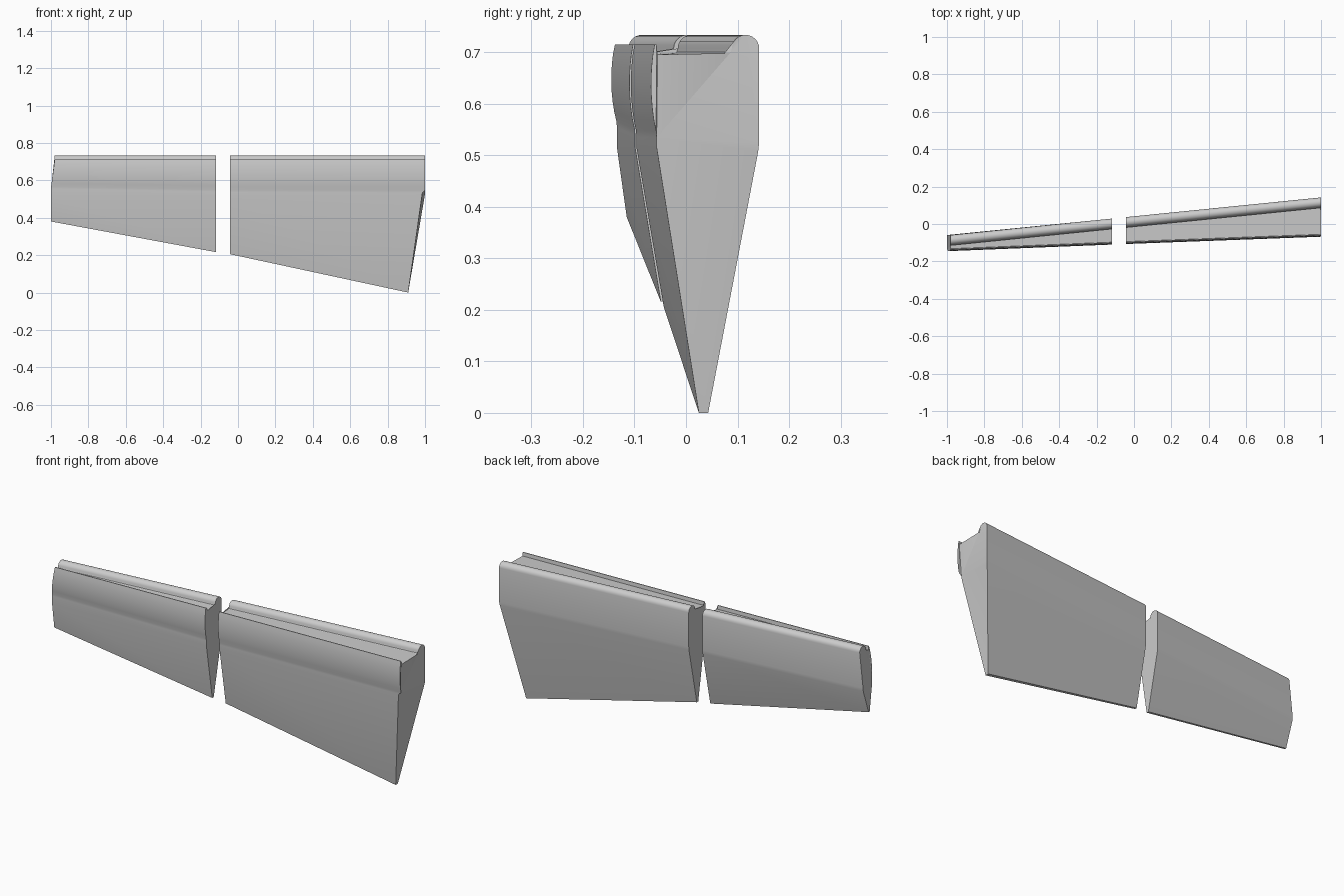
import bpy, bmesh
from math import sin, cos, pi

if "Cube" in bpy.data.objects:
    bpy.data.objects.remove(bpy.data.objects["Cube"])


def section(yf, yb, zc, t_front, t_back, zt):
    """Closed (y, z) outline: trailing edge, back, rounded bead, groove, lip, bulged nose."""
    pts = [(t_front, zt), (t_back, zt)]
    # back face
    pts += [(yb - 0.002, 0.507), (yb, 0.525)]
    # rounded bead along the top back edge
    r, top = 0.0265, 0.7335
    for i in range(13):
        a = pi * i / 12
        pts.append((yb - r + r * cos(a), top - r + r * sin(a)))
    # groove floor
    pts += [(yb - 2 * r - 0.002, 0.700), (yb - 2 * r - 0.005, 0.698),
            (yf + 0.003, 0.695)]
    # thin upright lip
    pts += [(yf + 0.001, 0.7145), (yf - 0.003, 0.7145)]
    # bulged nose skin, from the lip down to the crease
    n = 8
    for i in range(1, n + 1):
        t = i / n
        pts.append((yf - 0.003 * (1 - t) - 0.0085 * sin(pi * t) ** 0.8,
                    0.7145 + (zc - 0.7145) * t))
    # lower front shoulder
    pts += [(yf + 0.001, zc - 0.012), (yf + 0.001, 0.515)]
    return pts


def panel(name, a, b, xa, xb):
    """Loft between two end outlines; xa and xb give the end plane x at (y, z)."""
    bm = bmesh.new()
    va = [bm.verts.new((xa(y, z), y, z)) for y, z in a]
    vb = [bm.verts.new((xb(y, z), y, z)) for y, z in b]
    n = len(a)
    for i in range(n):
        j = (i + 1) % n
        bm.faces.new((va[i], va[j], vb[j], vb[i]))
    # end caps, split at the shoulder so the raked lower part stays flat
    for v in (va, vb):
        bm.faces.new([v[0], v[1], v[2], v[3], v[-2], v[-1]])
        bm.faces.new(v[3:-1])
    bmesh.ops.triangulate(bm, faces=[f for f in bm.faces if len(f.verts) > 4])
    bmesh.ops.recalc_face_normals(bm, faces=bm.faces)
    me = bpy.data.meshes.new(name)
    bm.to_mesh(me)
    bm.free()
    ob = bpy.data.objects.new(name, me)
    bpy.context.collection.objects.link(ob)
    bpy.ops.object.select_all(action='DESELECT')
    ob.select_set(True)
    bpy.context.view_layer.objects.active = ob
    bpy.ops.object.shade_smooth_by_angle(angle=0.5)
    return ob


def wide_end(y, z):
    # upright above the crease, raked inward below it
    if z > 0.54:
        return 1.0
    back = max(0.0, min(1.0, (y + 0.058) / 0.2))
    return 0.91 + (0.073 + 0.015 * back) * z / 0.515


def narrow_end(y, z):
    # leans inward above the crease
    return -1.0 + 0.02 * max(0.0, min(1.0, (z - 0.56) / 0.15))


# large inboard panel
panel("inner_flap",
      section(-0.097, 0.037, 0.548, -0.043, -0.031, 0.205),
      section(-0.058, 0.142, 0.546, 0.025, 0.043, 0.0),
      lambda y, z: -0.042, wide_end)

# smaller outboard panel
panel("outer_flap",
      section(-0.135, -0.059, 0.566, -0.115, -0.106, 0.38),
      section(-0.100, 0.029, 0.550, -0.049, -0.037, 0.216),
      narrow_end, lambda y, z: -0.117)
